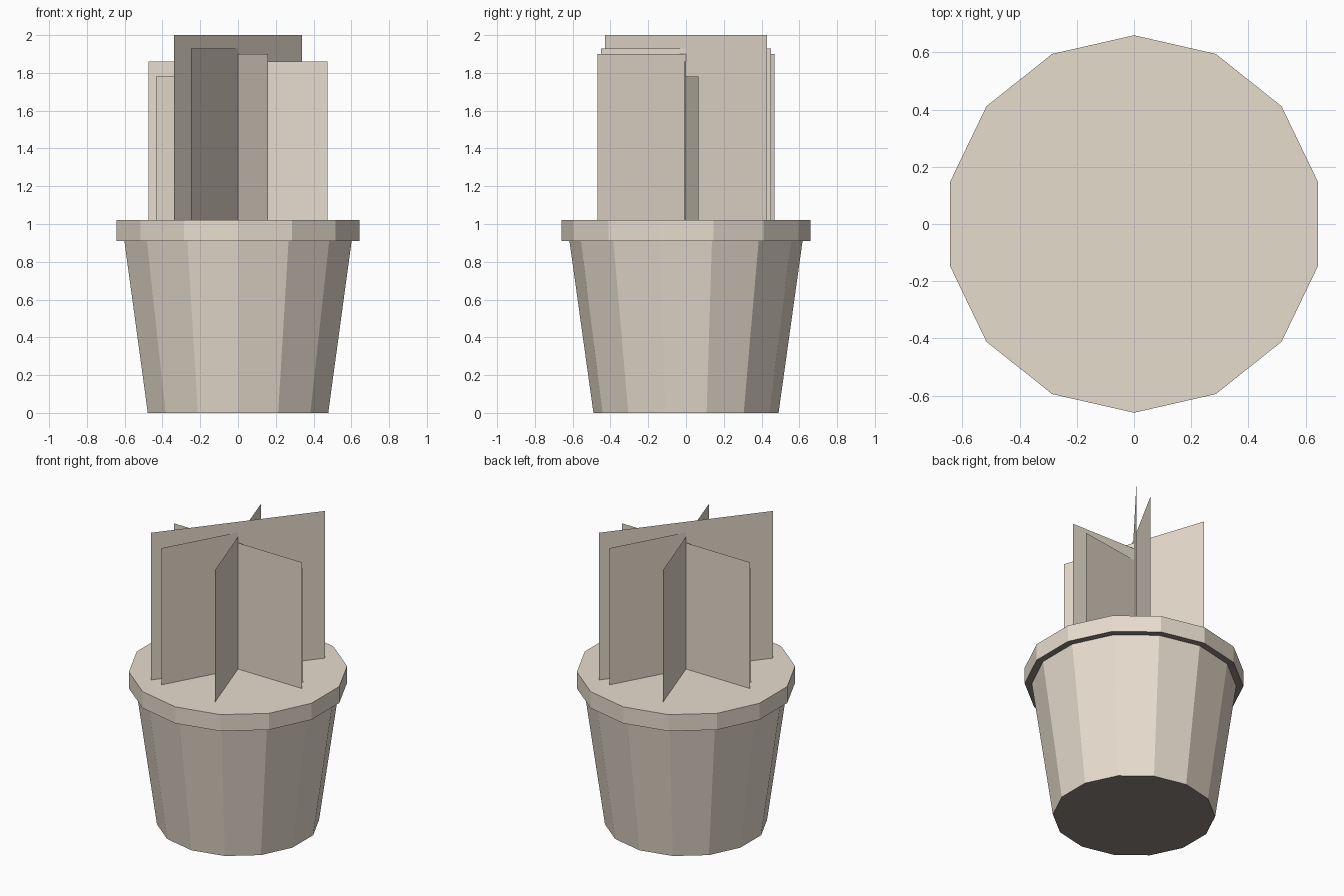
import bpy, bmesh, math

if "Cube" in bpy.data.objects:
    bpy.data.objects.remove(bpy.data.objects["Cube"])

SIDES = 14
RIM_TOP = 1.02


def material(name, color):
    mat = bpy.data.materials.new(name)
    mat.diffuse_color = (*color, 1.0)
    mat.use_nodes = True
    mat.node_tree.nodes["Principled BSDF"].inputs["Base Color"].default_value = mat.diffuse_color
    return mat


beige = material("warm_beige", (0.80, 0.72, 0.615))
dark = material("dark_brown", (0.27, 0.235, 0.205))


def finish(name, bm, materials):
    mesh = bpy.data.meshes.new(name)
    bm.to_mesh(mesh)
    bm.free()
    for mat in materials:
        mesh.materials.append(mat)
    obj = bpy.data.objects.new(name, mesh)
    bpy.context.collection.objects.link(obj)


# Tapered pot with a stepped rim, closed by the flat soil surface
def faceted_pot(name, profile):
    bm = bmesh.new()
    rings = []
    for r, z in profile:
        angles = [math.pi / 2 + math.tau * i / SIDES for i in range(SIDES)]
        rings.append([bm.verts.new((r * math.cos(a), r * math.sin(a), z)) for a in angles])
    for lo, hi in zip(rings, rings[1:]):
        for i in range(SIDES):
            j = (i + 1) % SIDES
            bm.faces.new((lo[i], lo[j], hi[j], hi[i]))
    bm.faces.new(rings[0][::-1])
    bm.faces.new(rings[-1])
    # Undersides of the pot and rim are dark
    bm.normal_update()
    for face in bm.faces:
        face.material_index = 1 if face.normal.z < -0.5 else 0
    finish(name, bm, [beige, dark])


# Upright flat card through the centre axis, reaching (x, y) and its opposite
def leaf_card(name, x, y, top):
    bm = bmesh.new()
    corners = ((-x, -y, RIM_TOP), (x, y, RIM_TOP), (x, y, top), (-x, -y, top))
    bm.faces.new([bm.verts.new(c) for c in corners])
    finish(name, bm, [beige])


faceted_pot("pot", [(0.49, 0), (0.617, 0.91), (0.66, 0.91), (0.66, RIM_TOP)])

# Crossed plant cards: end point x, y and top height
cards = [(0.34, 0.428, 2.0), (0.475, -0.007, 1.86), (0.248, 0.449, 1.93),
         (-0.158, 0.468, 1.90), (0.434, 0.066, 1.78)]
for n, (x, y, top) in enumerate(cards, 1):
    leaf_card(f"leaf_card_{n}", x, y, top)
